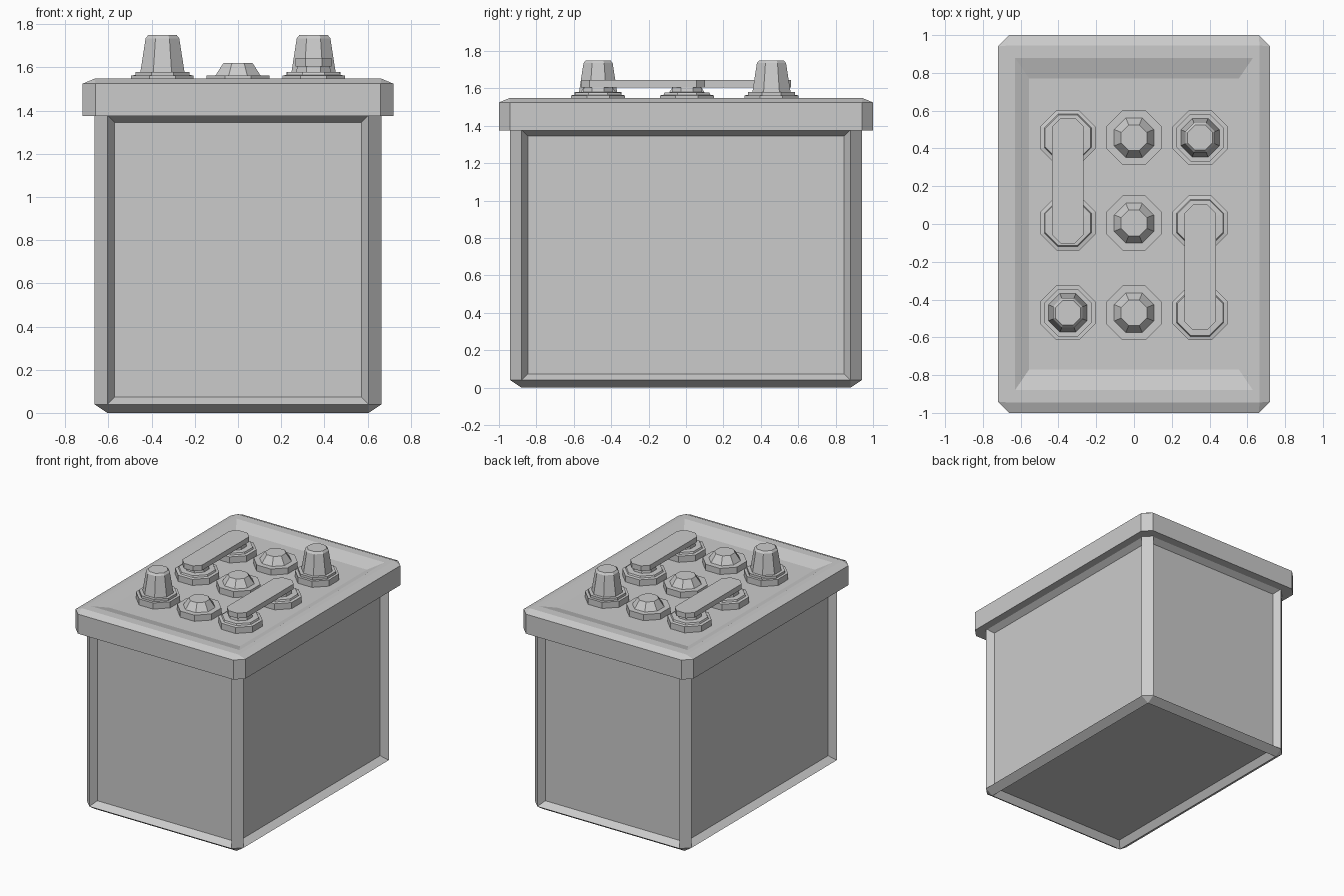
import bpy, bmesh, math

if "Cube" in bpy.data.objects:
    bpy.data.objects.remove(bpy.data.objects["Cube"])


def finish(name, bm):
    bmesh.ops.remove_doubles(bm, verts=bm.verts, dist=0.0005)
    bmesh.ops.recalc_face_normals(bm, faces=bm.faces)
    mesh = bpy.data.meshes.new(name)
    bm.to_mesh(mesh)
    bm.free()
    obj = bpy.data.objects.new(name, mesh)
    bpy.context.collection.objects.link(obj)
    return obj


def loft(rings):
    """Stack (half x, half y, corner cut, z) rings into a closed solid."""
    bm = bmesh.new()
    loops = []
    for hx, hy, c, z in rings:
        pts = [(hx, -hy + c), (hx, hy - c), (hx - c, hy), (-hx + c, hy),
               (-hx, hy - c), (-hx, -hy + c), (-hx + c, -hy), (hx - c, -hy)]
        loops.append([bm.verts.new((x, y, z)) for x, y in pts])
    for a, b in zip(loops, loops[1:]):
        for i in range(8):
            j = (i + 1) % 8
            bm.faces.new((a[i], a[j], b[j], b[i]))
    bm.faces.new(loops[0][::-1])
    bm.faces.new(loops[-1])
    bmesh.ops.remove_doubles(bm, verts=bm.verts, dist=0.0005)
    bmesh.ops.recalc_face_normals(bm, faces=bm.faces)
    return bm


def octagonal(name, x, y, profile):
    """Regular octagonal turned part from (half width, z) steps."""
    cut = 2 - math.sqrt(2)
    obj = finish(name, loft([(r, r, r * cut, z) for r, z in profile]))
    obj.location = (x, y, 0)
    return obj


# Case: bevelled box with recessed panels on the sides and underside
bm = loft([(0.605, 0.88, 0, 0), (0.665, 0.94, 0.06, 0.04), (0.665, 0.94, 0.06, 1.38)])
bm.normal_update()
panels = [f for f in bm.faces if f.calc_area() > 1 and f.normal.z < 0.5]
bmesh.ops.inset_individual(bm, faces=panels, thickness=0.048, depth=-0.05)
finish("case", bm)

# Lid: overhanging, bevelled rim and shallow sunken top
FLOOR = 1.515
finish("lid", loft([(0.72, 1.0, 0.06, 1.375), (0.72, 1.0, 0.06, 1.525),
                    (0.665, 0.945, 0, 1.548), (0.63, 0.88, 0, 1.548),
                    (0.555, 0.77, 0, FLOOR)]))

# Top fittings laid out on a three by three grid
ROWS = (-0.47, 0.005, 0.457)
FOOT = FLOOR - 0.01
base = [(0.145, FOOT), (0.145, 1.562)]
cap = base + [(0.105, 1.562), (0.068, 1.62)]
neck = base + [(0.125, 1.566), (0.12, 1.578), (0.08, 1.58), (0.075, 1.61)]
post = base + [(0.125, 1.562), (0.125, 1.58), (0.102, 1.58), (0.078, 1.735), (0.066, 1.75)]

for i, y in enumerate(ROWS):
    octagonal(f"filler_cap_{i + 1}", 0, y, cap)
    octagonal(f"left_terminal_{i + 1}", -0.35, y, post if i == 0 else neck)
    octagonal(f"right_terminal_{i + 1}", 0.35, y, post if i == 2 else neck)

# Connector bars joining neighbouring cells
for name, x, y in (("left_connector_bar", -0.35, 0.23), ("right_connector_bar", 0.35, -0.23)):
    bar = finish(name, loft([(0.083, 0.332, 0.045, 1.605), (0.083, 0.332, 0.045, 1.645)]))
    bar.location = (x, y, 0)
